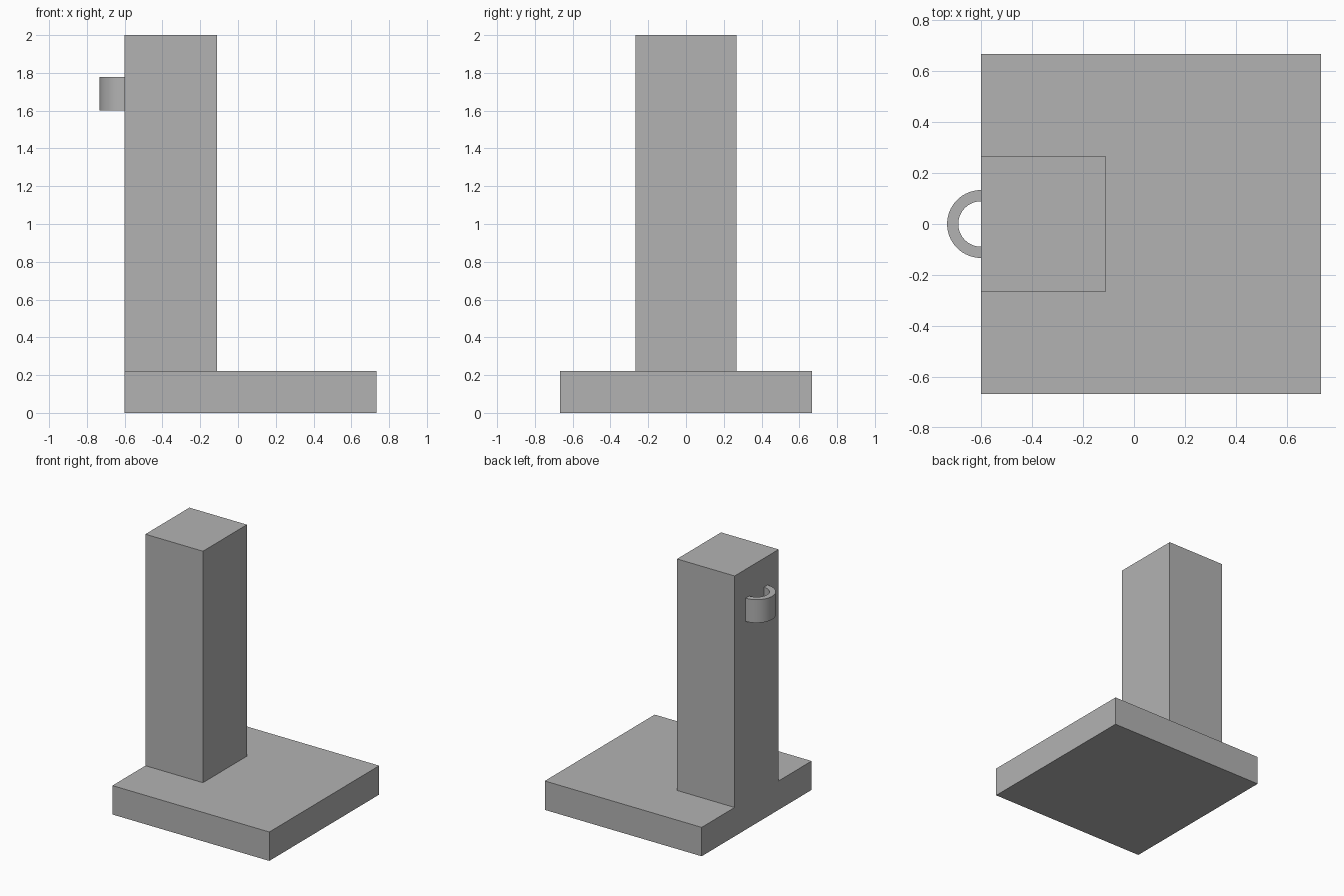
import bpy
import bmesh
from math import pi, cos, sin

if "Cube" in bpy.data.objects:
    bpy.data.objects.remove(bpy.data.objects["Cube"], do_unlink=True)

grey = bpy.data.materials.new("plain_grey")
grey.use_nodes = True
colour = (0.45, 0.45, 0.45, 1)
grey.diffuse_color = colour
grey.node_tree.nodes["Principled BSDF"].inputs["Base Color"].default_value = colour

BACK = -0.6  # plane shared by the plate, the column and the loop ends


def extrude(name, outline, z0, z1):
    """Solid made by raising a flat outline from z0 to z1."""
    bm = bmesh.new()
    face = bm.faces.new([bm.verts.new((x, y, z0)) for x, y in outline])
    raised = bmesh.ops.extrude_face_region(bm, geom=[face])["geom"]
    top = [v for v in raised if isinstance(v, bmesh.types.BMVert)]
    bmesh.ops.translate(bm, verts=top, vec=(0, 0, z1 - z0))
    bmesh.ops.recalc_face_normals(bm, faces=bm.faces)
    mesh = bpy.data.meshes.new(name)
    bm.to_mesh(mesh)
    bm.free()
    mesh.materials.append(grey)
    obj = bpy.data.objects.new(name, mesh)
    bpy.context.collection.objects.link(obj)
    return obj


def rectangle(x0, x1, half_y):
    return [(x0, -half_y), (x1, -half_y), (x1, half_y), (x0, half_y)]


def arc(radius, steps=32):
    angles = [pi / 2 + pi * i / steps for i in range(steps + 1)]
    return [(BACK + radius * cos(a), radius * sin(a)) for a in angles]


# Square base plate and the column flush with its edge
extrude("base_plate", rectangle(BACK, 0.733, 0.667), 0, 0.222)
extrude("column", rectangle(BACK, -0.111, 0.267), 0.222, 2)

# Half-ring loop on the column's outer face
loop = extrude("half_ring_loop", arc(0.133) + arc(0.089)[::-1], 1.6, 1.778)
bpy.ops.object.select_all(action="DESELECT")
loop.select_set(True)
bpy.context.view_layer.objects.active = loop
bpy.ops.object.shade_smooth_by_angle(angle=pi / 6)
